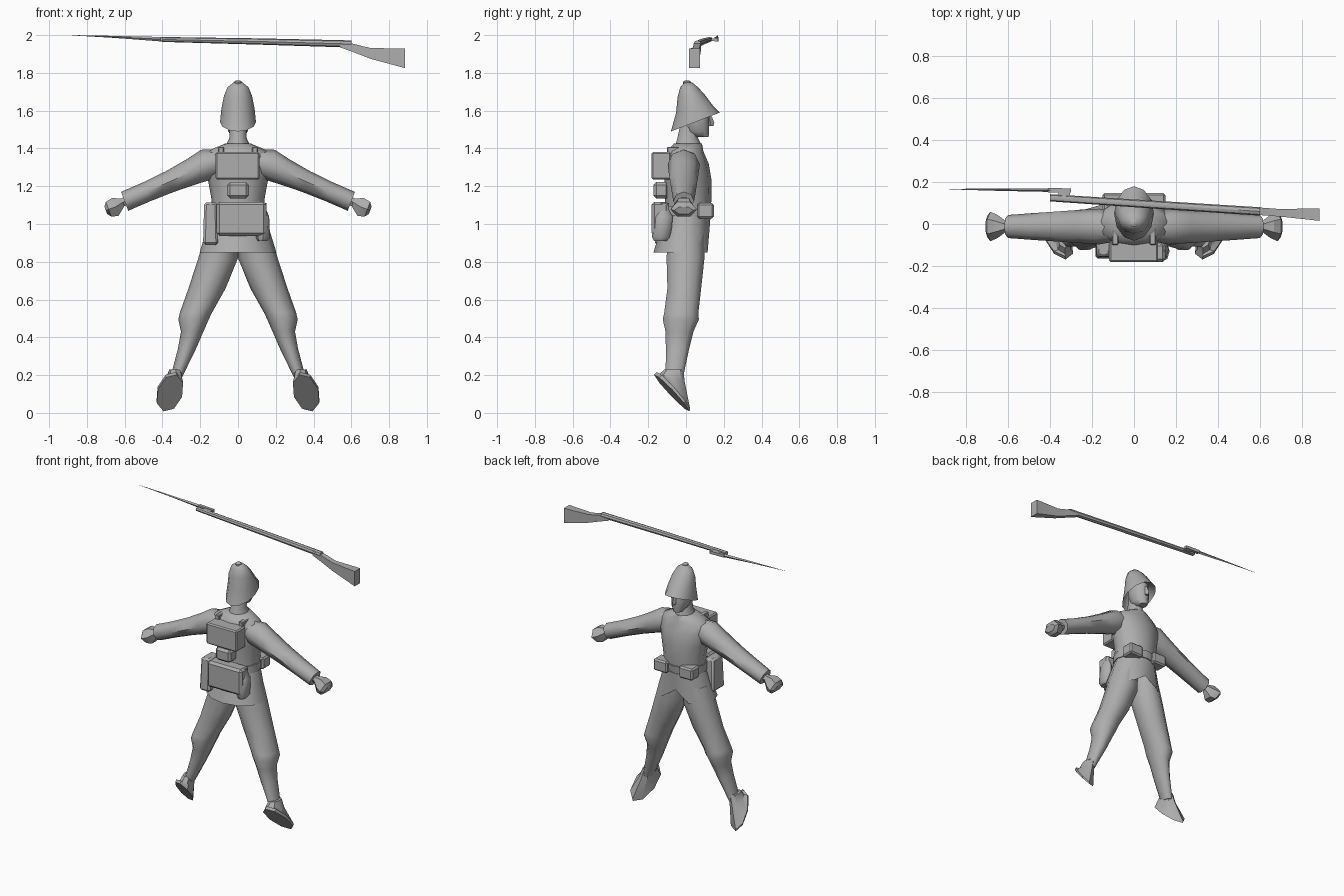
import bpy, bmesh, math
from mathutils import Vector

grey = bpy.data.materials.new("plain grey")
grey.diffuse_color = (0.42, 0.42, 0.42, 1)


def finish(name, bm, mirror=False, smooth=40):
    bmesh.ops.recalc_face_normals(bm, faces=bm.faces)
    me = bpy.data.meshes.new(name)
    bm.to_mesh(me)
    bm.free()
    me.materials.append(grey)
    ob = bpy.data.objects.new(name, me)
    bpy.context.collection.objects.link(ob)
    bpy.ops.object.select_all(action='DESELECT')
    ob.select_set(True)
    bpy.context.view_layer.objects.active = ob
    if smooth:
        bpy.ops.object.shade_smooth_by_angle(angle=math.radians(smooth))
    if mirror:
        ob.modifiers.new("mirror", 'MIRROR').use_mirror_merge = False
    return ob


def loft(name, rings, sides=8, mirror=False, smooth=40, turn=0.0):
    """Skin oval rings, each given as centre, half-width vector, half-depth vector."""
    bm = bmesh.new()
    loops = []
    for c, u, v in rings:
        c, u, v = Vector(c), Vector(u), Vector(v)
        angles = [2 * math.pi * (i + turn) / sides for i in range(sides)]
        loops.append([bm.verts.new(c + u * math.cos(a) + v * math.sin(a)) for a in angles])
    for a, b in zip(loops, loops[1:]):
        for i in range(sides):
            j = (i + 1) % sides
            bm.faces.new((a[i], a[j], b[j], b[i]))
    bm.faces.new(loops[0])
    bm.faces.new(loops[-1])
    return finish(name, bm, mirror, smooth)


def level(z, x0, x1, y0, y1, tilt=0.0):
    """Horizontal ring from its extents; tilt lifts the front and drops the back."""
    return (((x0 + x1) / 2, (y0 + y1) / 2, z), ((x1 - x0) / 2, 0, 0), (0, (y1 - y0) / 2, tilt))


def box(name, x, y, z, bevel=0.0, taper=1.0, mirror=False):
    bm = bmesh.new()
    bmesh.ops.create_cube(bm, size=1)
    for v in bm.verts:
        k = taper if v.co.z > 0 else 1
        v.co = Vector((sum(x) / 2 + v.co.x * (x[1] - x[0]) * k,
                       sum(y) / 2 + v.co.y * (y[1] - y[0]) * k,
                       sum(z) / 2 + v.co.z * (z[1] - z[0])))
    if bevel:
        bmesh.ops.bevel(bm, geom=bm.edges[:], offset=bevel, segments=1, affect='EDGES')
    return finish(name, bm, mirror, 35)


# Helmet with hollow underside and a button on top
loft("helmet", [level(1.62, -.07, .07, -.035, .11),
                level(1.54, -.095, .095, -.08, .18, .05),
                level(1.61, -.088, .088, -.052, .14, .02),
                level(1.68, -.074, .074, -.045, .095, .01),
                level(1.725, -.055, .055, -.03, .062),
                level(1.748, -.025, .025, -.01, .035)], 12, smooth=50)
loft("helmet_button", [level(1.735, -.02, .02, -.016, .026),
                       level(1.753, -.02, .02, -.016, .026),
                       level(1.76, -.01, .01, -.005, .015)], 8)

# Head, nose and neck
loft("head", [level(1.46, -.03, .03, .04, .122),
              level(1.49, -.052, .052, -.01, .125),
              level(1.55, -.06, .06, -.035, .127),
              level(1.64, -.06, .06, -.035, .115)], 10, smooth=50)
loft("nose", [level(1.52, -.014, .014, .11, .145),
              level(1.535, -.014, .014, .11, .15),
              level(1.585, -.007, .007, .11, .13)], 4)
loft("neck", [level(1.36, -.08, .08, -.07, .085),
              level(1.42, -.062, .062, -.06, .085),
              level(1.455, -.046, .046, -.048, .066),
              level(1.54, -.045, .045, -.03, .066)], 10)

# Tunic body and flared skirt
loft("tunic", [level(1.03, -.145, .145, -.115, .125),
               level(1.13, -.14, .14, -.11, .135),
               level(1.24, -.16, .16, -.115, .134),
               level(1.32, -.178, .178, -.115, .12),
               level(1.385, -.165, .165, -.1, .092),
               level(1.425, -.07, .07, -.065, .085)], 12, smooth=50)
skirt = loft("tunic_skirt", [level(1.0, -.09, .09, -.07, .07),
                             level(.85, -.203, .203, -.172, .135),
                             level(1.04, -.145, .145, -.115, .13)], 12)
for v in skirt.data.vertices:  # front vent
    if v.co.z < .9 and abs(v.co.x) < .02 and v.co.y > 0:
        v.co.z += .07
        v.co.y -= .02

# Belt and front pouches
loft("belt", [level(1.045, -.15, .15, -.12, .133),
              level(1.095, -.148, .148, -.12, .14)], 12)
box("ammunition_pouch", (.045, .15), (.06, .148), (1.03, 1.11), .01, mirror=True)

# Arms and hands
def arm_ring(x, z, ry, rz, y=-.012):
    return ((x, y, z), (0, ry, 0), (.38 * rz, 0, rz))

loft("arm", [arm_ring(.08, 1.335, .07, .06), arm_ring(.165, 1.315, .085, .078),
             arm_ring(.25, 1.275, .08, .066), arm_ring(.36, 1.225, .072, .055),
             arm_ring(.48, 1.172, .064, .05), arm_ring(.6, 1.12, .055, .05)],
     8, True, 50)
loft("hand", [arm_ring(.575, 1.13, .03, .025), arm_ring(.61, 1.115, .025, .024),
              arm_ring(.65, 1.09, .055, .054), arm_ring(.685, 1.078, .07, .045),
              arm_ring(.7, 1.072, .05, .022)], 6, True, 30)

# Legs and boots, toes pointing down
loft("leg", [level(.95, .0, .17, -.1, .1), level(.82, .0, .21, -.108, .103),
             level(.66, .065, .262, -.103, .085), level(.53, .138, .308, -.12, .07),
             level(.495, .155, .316, -.128, .073), level(.43, .183, .302, -.112, .043),
             level(.34, .222, .318, -.11, .02), level(.18, .3, .36, -.11, -.015)],
     10, True, 50)
loft("boot", [((.33, -.064, .23), (.034, 0, 0), (0, .05, 0)),
              ((.338, -.075, .185), (.042, 0, 0), (.01, .068, -.02)),
              ((.362, -.066, .118), (.064, 0, .02), (.034, .088, -.098)),
              ((.36, -.075, .105), (.064, 0, .02), (.034, .094, -.097))],
     8, True, 35)

# Kit on the back
box("knapsack", (-.118, .115), (-.182, -.08), (1.235, 1.38), .008)
box("mess_tin", (-.057, .057), (-.172, -.09), (1.135, 1.222), .015)
box("bed_roll", (-.113, .15), (-.182, -.09), (.937, 1.117), .015)
loft("water_bottle", [level(.91, .105, .155, -.17, -.1), level(.93, .095, .17, -.18, -.08),
                      level(1.04, .105, .165, -.17, -.07), level(1.075, .12, .15, -.14, -.09),
                      level(1.11, .12, .15, -.14, -.09)], 8)
box("haversack", (-.185, -.105), (-.165, -.03), (.89, 1.115), .012, .85)
# Shoulder straps
box("strap", (.075, .105), (-.1, .0), (1.37, 1.408), .004, mirror=True)


# Rifle floating overhead
def gun_ring(x, y, z0, z1, ry):
    return ((x, y, (z0 + z1) / 2), (0, ry, 0), (0, 0, (z1 - z0) / 2))

loft("rifle_barrel", [gun_ring(-.4, .125, 1.964, 1.99, .017),
                      gun_ring(.1, .092, 1.95, 1.983, .019),
                      gun_ring(.6, .06, 1.934, 1.972, .02)], 8)
k = math.sqrt(2)


def stock_ring(x, y, z0, z1, ry):
    return ((x, y, (z0 + z1) / 2), (0, ry * k, 0), (0, 0, (z1 - z0) / 2 * k))

loft("rifle_stock", [stock_ring(.54, .063, 1.935, 1.967, .016),
                     stock_ring(.605, .06, 1.912, 1.955, .018),
                     stock_ring(.7, .053, 1.875, 1.932, .018),
                     stock_ring(.885, .045, 1.825, 1.928, .03)], 4, turn=.5, smooth=30)

# Bayonet beside the muzzle
loft("bayonet_grip", [stock_ring(-.3, .16, 1.966, 1.985, .01),
                      stock_ring(-.41, .161, 1.968, 1.989, .01)], 4, turn=.5, smooth=0)
loft("bayonet_blade", [gun_ring(-.4, .161, 1.966, 1.99, .008),
                       gun_ring(-.65, .164, 1.985, 1.996, .006),
                       gun_ring(-.88, .166, 1.9985, 2.0, .001)], 4, smooth=0)
box("bayonet_mount", (-.36, -.305), (.115, .16), (1.97, 1.983))
